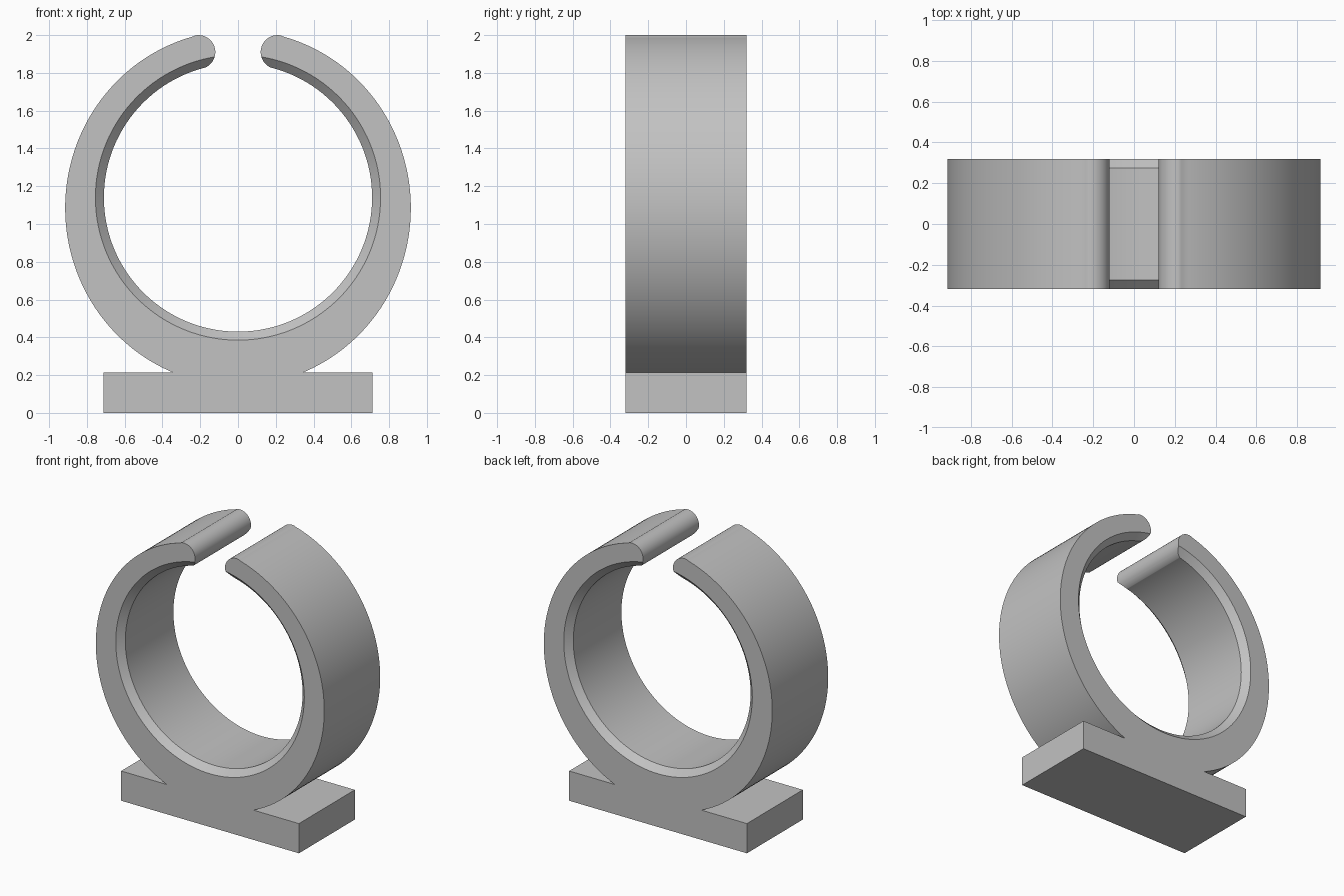
import bpy, bmesh
from math import sin, cos, pi, radians, asin, acos
from mathutils import Matrix, Vector

cube = bpy.data.objects.get("Cube")
if cube:
    bpy.data.objects.remove(cube)

HALF_DEPTH = 0.32
BORE_Z, BORE_R, CHAMFER = 1.14, 0.71, 0.045
RING_Z, RING_A, RING_B = 1.085, 0.915, 0.94
BASE_X, BASE_Z = 0.712, 0.215
TIP_X, TIP_Z, TIP_R = 0.21, 1.91, 0.09

grey = bpy.data.materials.new("plain grey")
grey.use_nodes = True
colour = (0.54, 0.54, 0.54, 1)
grey.diffuse_color = colour
grey.node_tree.nodes["Principled BSDF"].inputs["Base Color"].default_value = colour


def make_object(name, bm):
    bmesh.ops.recalc_face_normals(bm, faces=bm.faces)
    mesh = bpy.data.meshes.new(name)
    bm.to_mesh(mesh)
    bm.free()
    mesh.materials.append(grey)
    obj = bpy.data.objects.new(name, mesh)
    bpy.context.collection.objects.link(obj)
    return obj


def arc(cx, cz, rx, rz, start, end, steps):
    angles = [start + (end - start) * i / steps for i in range(steps + 1)]
    return [(cx + rx * cos(a), cz + rz * sin(a)) for a in angles]


# Right half outline: foot, outer ring curve, rounded tip, then into the bore
half = [(BASE_X, 0), (BASE_X, BASE_Z)]
half += arc(0, RING_Z, RING_A, RING_B,
            asin((BASE_Z - RING_Z) / RING_B), acos(0.235 / RING_A), 72)
half += arc(TIP_X, TIP_Z, TIP_R, TIP_R, radians(78), radians(258), 24)
half.append((0.1, BORE_Z))
outline = half + [(-x, z) for x, z in reversed(half)]

# Clip body with its mounting foot
bm = bmesh.new()
face = bm.faces.new([bm.verts.new((x, -HALF_DEPTH, z)) for x, z in outline])
extruded = bmesh.ops.extrude_face_region(bm, geom=[face])
bmesh.ops.translate(bm, vec=(0, 2 * HALF_DEPTH, 0),
                    verts=[v for v in extruded["geom"] if isinstance(v, bmesh.types.BMVert)])
clip = make_object("clip_ring_and_foot", bm)

# Bore cutter, flared at both ends for the chamfers
bm = bmesh.new()
extra = 0.05
straight, end = HALF_DEPTH - CHAMFER, HALF_DEPTH + extra
flare = BORE_R + CHAMFER + extra
path = [(0, -end), (flare, -end), (BORE_R, -straight),
        (BORE_R, straight), (flare, end), (0, end)]
verts = [bm.verts.new((r, y, BORE_Z)) for r, y in path]
edges = [bm.edges.new(pair) for pair in zip(verts, verts[1:])]
bmesh.ops.spin(bm, geom=verts + edges, cent=(0, 0, BORE_Z), axis=(0, 1, 0),
               angle=2 * pi, steps=128)
bmesh.ops.remove_doubles(bm, verts=bm.verts, dist=0.0001)
cutter = make_object("bore_cutter", bm)
cutter.hide_render = True

# Cut the bore, then shade the curved walls smooth
bpy.ops.object.select_all(action="DESELECT")
clip.select_set(True)
bpy.context.view_layer.objects.active = clip
cut = clip.modifiers.new("bore", "BOOLEAN")
cut.operation = "DIFFERENCE"
cut.solver = "EXACT"
cut.object = cutter
bpy.ops.object.modifier_apply(modifier=cut.name)
bpy.data.objects.remove(cutter)
bpy.ops.object.shade_smooth_by_angle(angle=radians(30))
